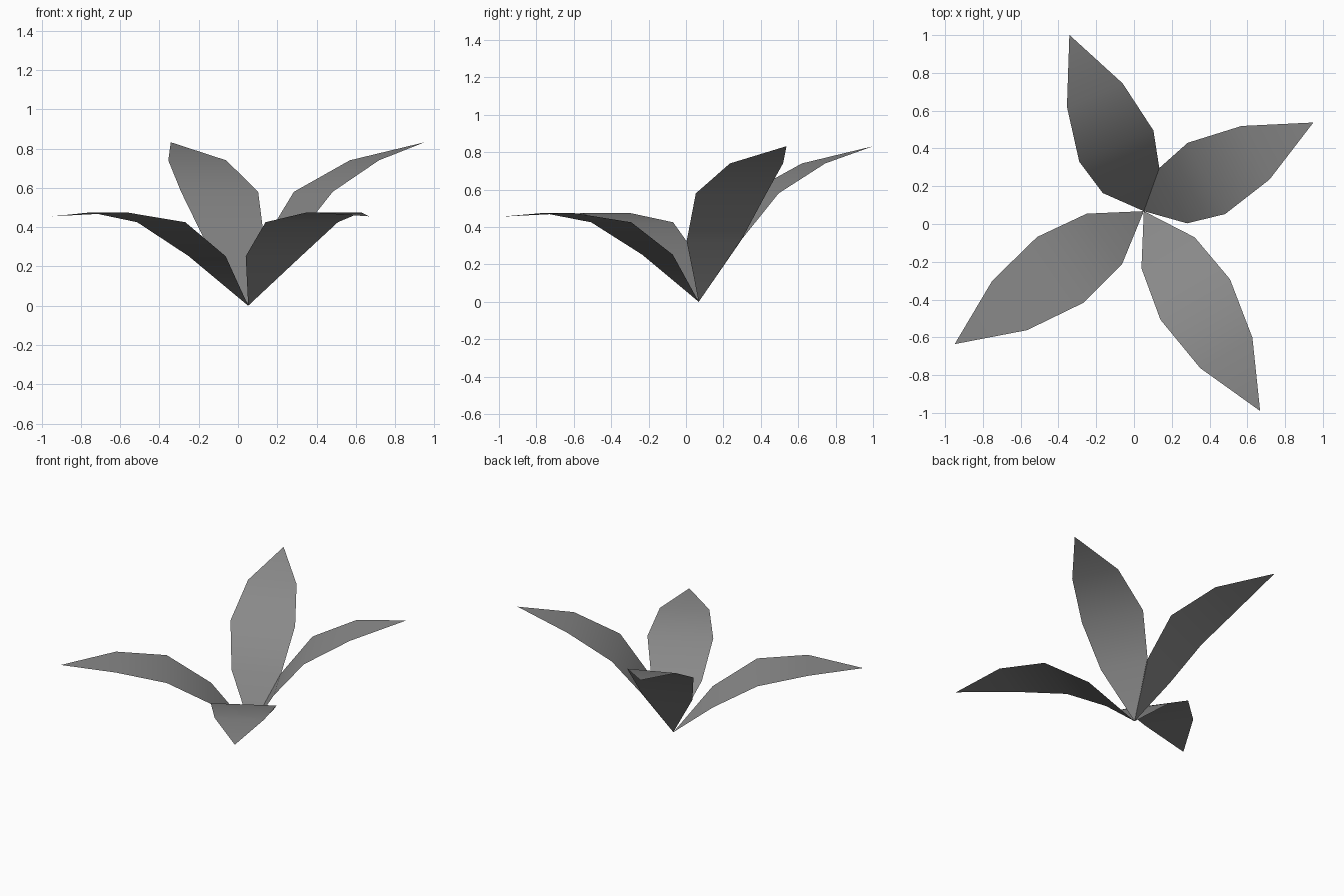
import bpy
import bmesh
from math import cos, sin, radians
from mathutils import Vector

cube = bpy.data.objects.get("Cube")
if cube:
    bpy.data.objects.remove(cube, do_unlink=True)

grey = bpy.data.materials.new("leaf grey")
grey.use_nodes = True
colour = (0.25, 0.25, 0.25, 1)
grey.diffuse_color = colour
grey.node_tree.nodes["Principled BSDF"].inputs["Base Color"].default_value = colour

ROOT = Vector((0.052, 0.068, 0))
# Stations along a leaf: distance from root, height, half width
TALL = [(0.173, 0.325, 0.163), (0.374, 0.58, 0.213), (0.667, 0.74, 0.16), (1.013, 0.832, 0)]
LOW = [(0.255, 0.252, 0.163), (0.541, 0.425, 0.213), (0.868, 0.475, 0.16), (1.224, 0.455, 0)]


def leaf(name, heading, stations):
    """A thin arching leaf, pointed at the root and tip."""
    a = radians(heading)
    out, side = Vector((cos(a), sin(a), 0)), Vector((-sin(a), cos(a), 0))
    bm = bmesh.new()
    previous = [bm.verts.new(ROOT)]
    for reach, height, half in stations:
        centre = ROOT + out * reach + Vector((0, 0, height))
        offsets = (-half, half) if half else (0,)
        row = [bm.verts.new(centre + side * s) for s in offsets]
        bm.faces.new(previous + row if len(previous) == 1 else [previous[0]] + row + [previous[1]])
        previous = row
    for face in bm.faces:
        face.normal_update()
        if face.normal.z < 0:
            face.normal_flip()
        face.smooth = True
    mesh = bpy.data.meshes.new(name)
    bm.to_mesh(mesh)
    bm.free()
    mesh.materials.append(grey)
    bpy.context.collection.objects.link(bpy.data.objects.new(name, mesh))


# Two upright leaves at the back, two drooping ones at the front
leaf("back_right_leaf", 112.9, TALL)
leaf("back_left_leaf", 27.6, TALL)
leaf("front_right_leaf", 215.1, LOW)
leaf("front_left_leaf", -59.8, LOW)
